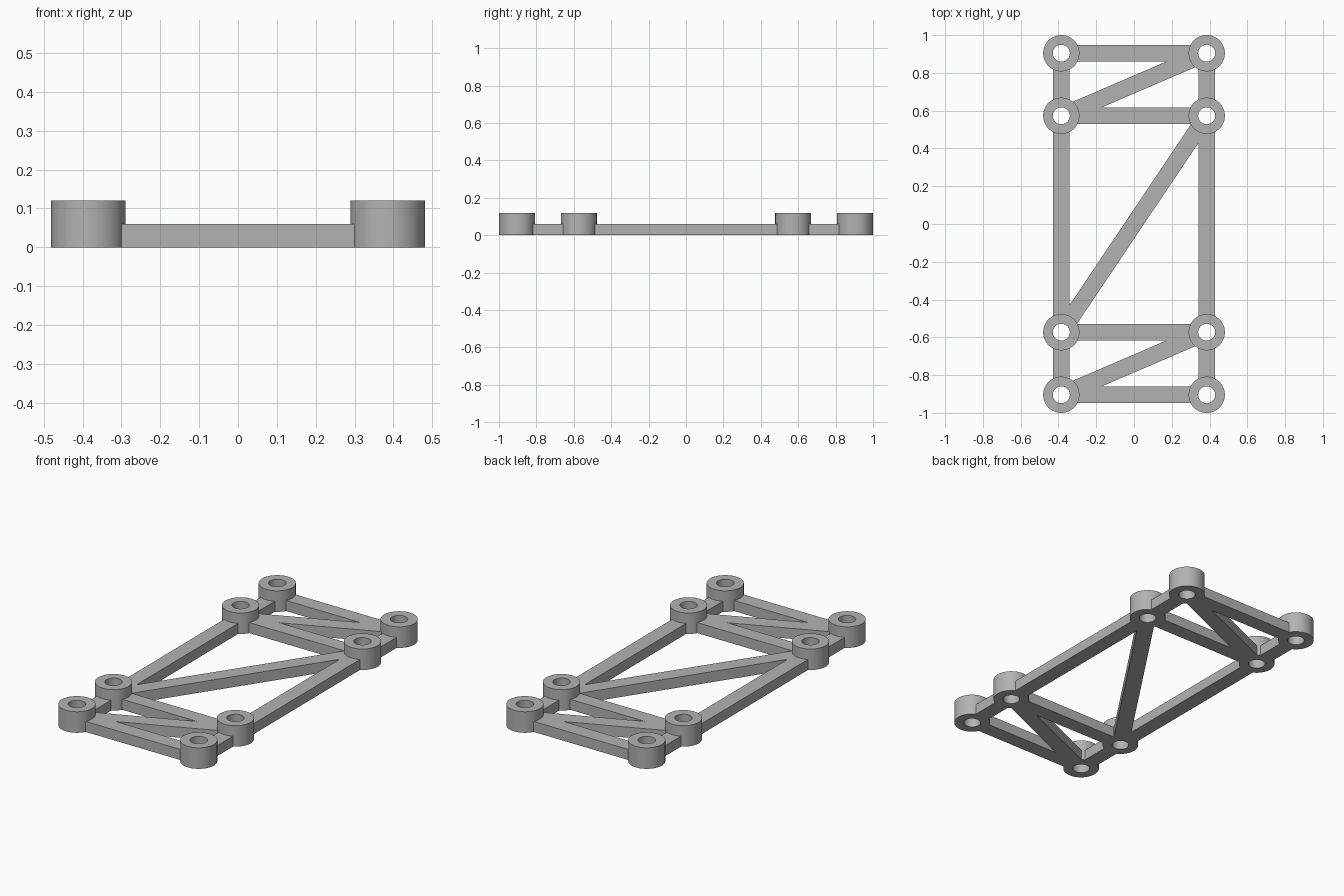
import bpy
import bmesh
import math
from mathutils import Matrix, Vector

default = bpy.data.objects.get("Cube")
if default:
    bpy.data.objects.remove(default, do_unlink=True)

# Main dimensions
PX, Y_OUT, Y_IN = 0.385, 0.904, 0.573
R_OUT, R_HOLE = 0.096, 0.045
POST_H, BAR_H, BAR_W = 0.12, 0.06, 0.088
SEGMENTS = 64

grey = bpy.data.materials.new("mid_grey")
GREY = (0.45, 0.45, 0.45, 1)
grey.diffuse_color = GREY
grey.use_nodes = True
grey.node_tree.nodes["Principled BSDF"].inputs["Base Color"].default_value = GREY


def new_object(name, bm):
    bmesh.ops.recalc_face_normals(bm, faces=bm.faces)
    mesh = bpy.data.meshes.new(name)
    bm.to_mesh(mesh)
    bm.free()
    mesh.materials.append(grey)
    obj = bpy.data.objects.new(name, mesh)
    bpy.context.collection.objects.link(obj)
    return obj


def add_post(bm, x, y):
    """Hollow round post: a square wall section swept round its axis."""
    section = [(R_HOLE, 0), (R_OUT, 0), (R_OUT, POST_H), (R_HOLE, POST_H)]
    rings = []
    for i in range(SEGMENTS):
        a = math.tau * i / SEGMENTS
        rings.append([bm.verts.new((x + r * math.cos(a), y + r * math.sin(a), z))
                      for r, z in section])
    for i in range(SEGMENTS):
        a, b = rings[i], rings[(i + 1) % SEGMENTS]
        for j in range(4):
            k = (j + 1) % 4
            bm.faces.new((a[j], b[j], b[k], a[k]))


def make_bar(name, start, end):
    """Flat bar between two posts, ending inside the post walls."""
    a, b = Vector(start), Vector(end)
    d, mid = b - a, (a + b) / 2
    bm = bmesh.new()
    bmesh.ops.create_cube(
        bm, size=1,
        matrix=Matrix.Translation((mid.x, mid.y, BAR_H / 2))
        @ Matrix.Rotation(math.atan2(d.y, d.x), 4, "Z")
        @ Matrix.Diagonal((d.length - 0.14, BAR_W, BAR_H, 1)))
    return new_object(name, bm)


# Posts in two columns of four
rows = [-Y_OUT, -Y_IN, Y_IN, Y_OUT]
posts = bmesh.new()
for px in (-PX, PX):
    for py in rows:
        add_post(posts, px, py)
frame = new_object("truss_frame", posts)

# Cross bars, side rails and diagonal braces
bars = [make_bar("cross_bar", (-PX, y), (PX, y)) for y in rows]
for y0, y1 in zip(rows, rows[1:]):
    for px in (-PX, PX):
        bars.append(make_bar("side_rail", (px, y0), (px, y1)))
    bars.append(make_bar("diagonal_brace", (-PX, y0), (PX, y1)))

# Fuse every bar into the posts as one solid
bpy.ops.object.select_all(action="DESELECT")
frame.select_set(True)
bpy.context.view_layer.objects.active = frame
for bar in bars:
    mod = frame.modifiers.new("fuse", "BOOLEAN")
    mod.operation = "UNION"
    mod.solver = "EXACT"
    mod.object = bar
    bpy.ops.object.modifier_apply(modifier=mod.name)
    bpy.data.objects.remove(bar, do_unlink=True)

bpy.ops.object.shade_smooth_by_angle(angle=math.radians(30))
